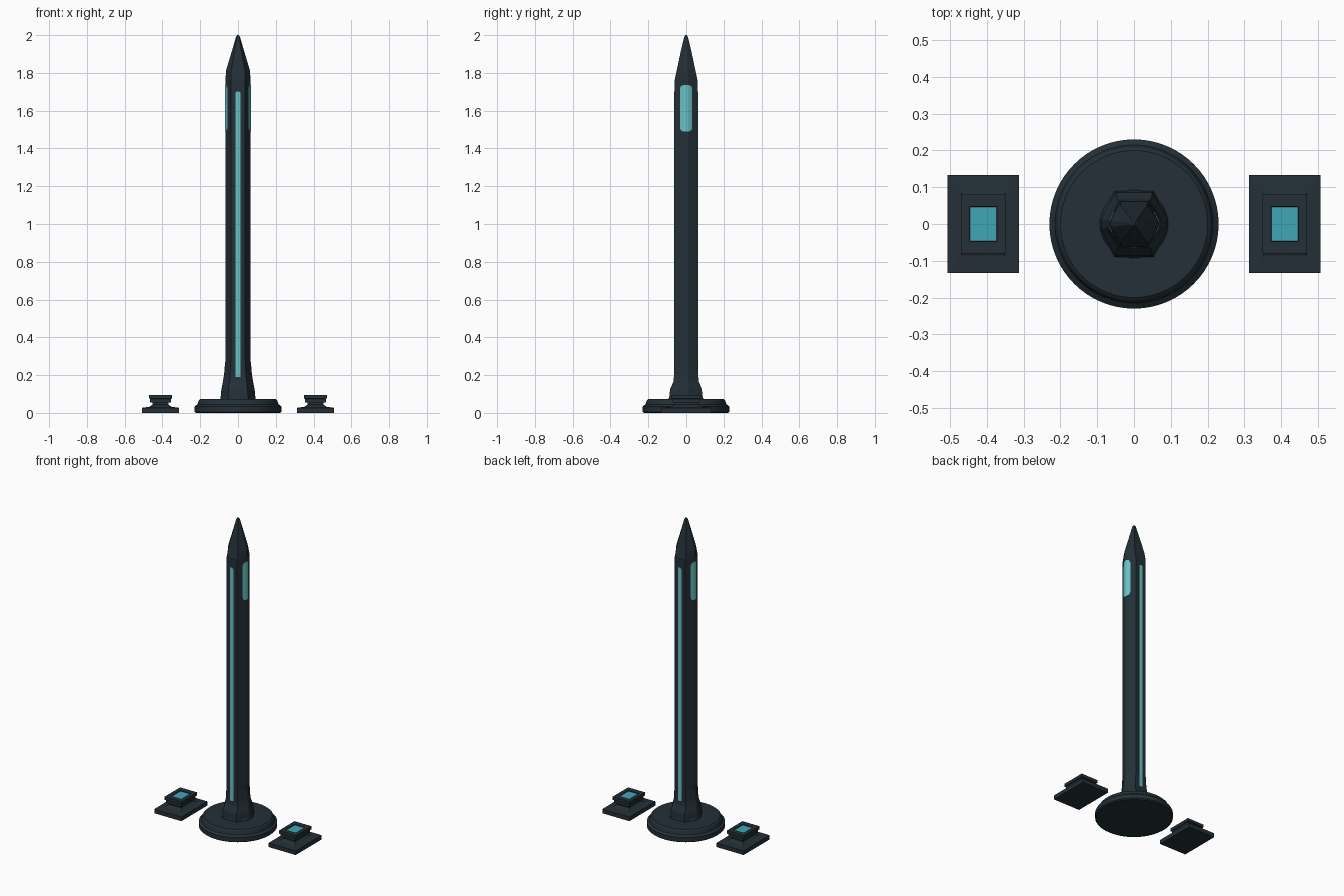
import bpy, bmesh, math

if "Cube" in bpy.data.objects:
    bpy.data.objects.remove(bpy.data.objects["Cube"])


def material(name, rgb):
    m = bpy.data.materials.new(name)
    m.diffuse_color = (*rgb, 1)
    m.use_nodes = True
    m.node_tree.nodes["Principled BSDF"].inputs["Base Color"].default_value = m.diffuse_color
    return m


DARK = material("dark_slate", (0.017, 0.029, 0.038))
GLOW = material("pale_teal", (0.14, 0.54, 0.56))
PAD = material("deep_teal", (0.05, 0.39, 0.46))


def mesh_object(name, verts, faces, mat, smooth=False):
    me = bpy.data.meshes.new(name)
    me.from_pydata(verts, [], faces)
    bm = bmesh.new()
    bm.from_mesh(me)
    bmesh.ops.recalc_face_normals(bm, faces=bm.faces)
    bm.to_mesh(me)
    bm.free()
    me.materials.append(mat)
    ob = bpy.data.objects.new(name, me)
    bpy.context.collection.objects.link(ob)
    if smooth:
        bpy.context.view_layer.objects.active = ob
        ob.select_set(True)
        bpy.ops.object.shade_smooth_by_angle(angle=math.radians(25))
        ob.select_set(False)
    return ob


def loft(name, section, rings, mat, cx=0, smooth=False):
    """Stack scaled copies of a unit section; rings are (x half, y half, z)."""
    n = len(section)
    verts = [(cx + x * sx, y * sy, z) for sx, sy, z in rings for x, y in section]
    faces = [(r * n + i, r * n + (i + 1) % n, (r + 1) * n + (i + 1) % n, (r + 1) * n + i)
             for r in range(len(rings) - 1) for i in range(n)]
    faces += [tuple(range(n)), tuple(range((len(rings) - 1) * n, len(rings) * n))]
    return mesh_object(name, verts, faces, mat, smooth)


circle = [(math.cos(2 * math.pi * i / 64), math.sin(2 * math.pi * i / 64)) for i in range(64)]
square = [(-1, -1), (1, -1), (1, 1), (-1, 1)]
# hexagon with blunted side corners
hexa = [(1, -.16), (1, .16), (.57, 1), (-.57, 1), (-1, .16), (-1, -.16), (-.57, -1), (.57, -1)]
HX, HY = 0.066, 0.062

# Round base
loft("base_disc", circle, [(.222, .222, 0), (.23, .23, .006), (.23, .23, .034), (.215, .215, .045),
                           (.208, .208, .066), (.2, .2, .073)], DARK, smooth=True)
loft("base_collar", circle, [(.093, .093, .07), (.09, .09, .085), (.082, .082, .1)], DARK, smooth=True)

# Flared foot, shaft and pointed cap
loft("flared_foot", hexa, [(.093, .09, .07), (.088, .085, .125), (.08, .067, .165),
                           (.074, .0635, .2), (.068, .063, .27)], DARK)
loft("shaft", hexa, [(HX, HY, .2), (HX, HY, 1.76)], DARK)
loft("spire_tip", hexa, [(HX, HY, 1.755), (.064, .05, 1.81), (.034, .029, 1.91),
                         (.011, .01, 1.99), (.004, .004, 2)], DARK)


def side_x(y):
    """Half width of the shaft at a given y."""
    t = max(0, (abs(y) / HY - .16) / .84)
    return HX * (1 - .43 * t)


for s, side in ((-1, "left"), (1, "right")):
    # Rounded window wrapped around the side corner
    cols, w, r = 17, .033, .02
    verts, faces = [], []
    for i in range(cols):
        y = -w + 2 * w * i / (cols - 1)
        d = max(0, abs(y) - (w - r))
        drop = r - math.sqrt(max(0, r * r - d * d))
        for z in (1.49 + drop, 1.735 - drop):
            for off in (-.003, .002):
                verts.append((s * (side_x(y) + off), y, z))
    for i in range(cols - 1):
        a, b = i * 4, i * 4 + 4
        faces += [(a + p, a + q, b + q, b + p) for p, q in ((0, 1), (1, 3), (3, 2), (2, 0))]
    mesh_object(side + "_window", verts, faces, GLOW)

    # Light strip on the front and back faces
    y0, y1 = s * .06, s * .0645
    prof = [(-.012, .165), (-.008, .158), (.008, .158), (.012, .165),
            (.012, 1.695), (.008, 1.702), (-.008, 1.702), (-.012, 1.695)]
    verts = [(x, y, z) for y in (y0, y1) for x, z in prof]
    faces = [tuple(range(8)), tuple(range(8, 16))]
    faces += [(i, (i + 1) % 8, 8 + (i + 1) % 8, 8 + i) for i in range(8)]
    mesh_object(("front" if s < 0 else "back") + "_light_strip", verts, faces, GLOW)

    # Side pedestal with glowing top pad
    cx = s * .41
    loft(side + "_pedestal", square, [(.097, .133, 0), (.097, .133, .027), (.06, .085, .032),
                                      (.042, .06, .044), (.042, .06, .054), (.055, .073, .056),
                                      (.055, .073, .074), (.061, .08, .077), (.061, .08, .096),
                                      (.037, .048, .096), (.035, .046, .088)], DARK, cx)
    loft(side + "_pedestal_pad", square, [(.036, .046, .086), (.036, .046, .091)], PAD, cx)
